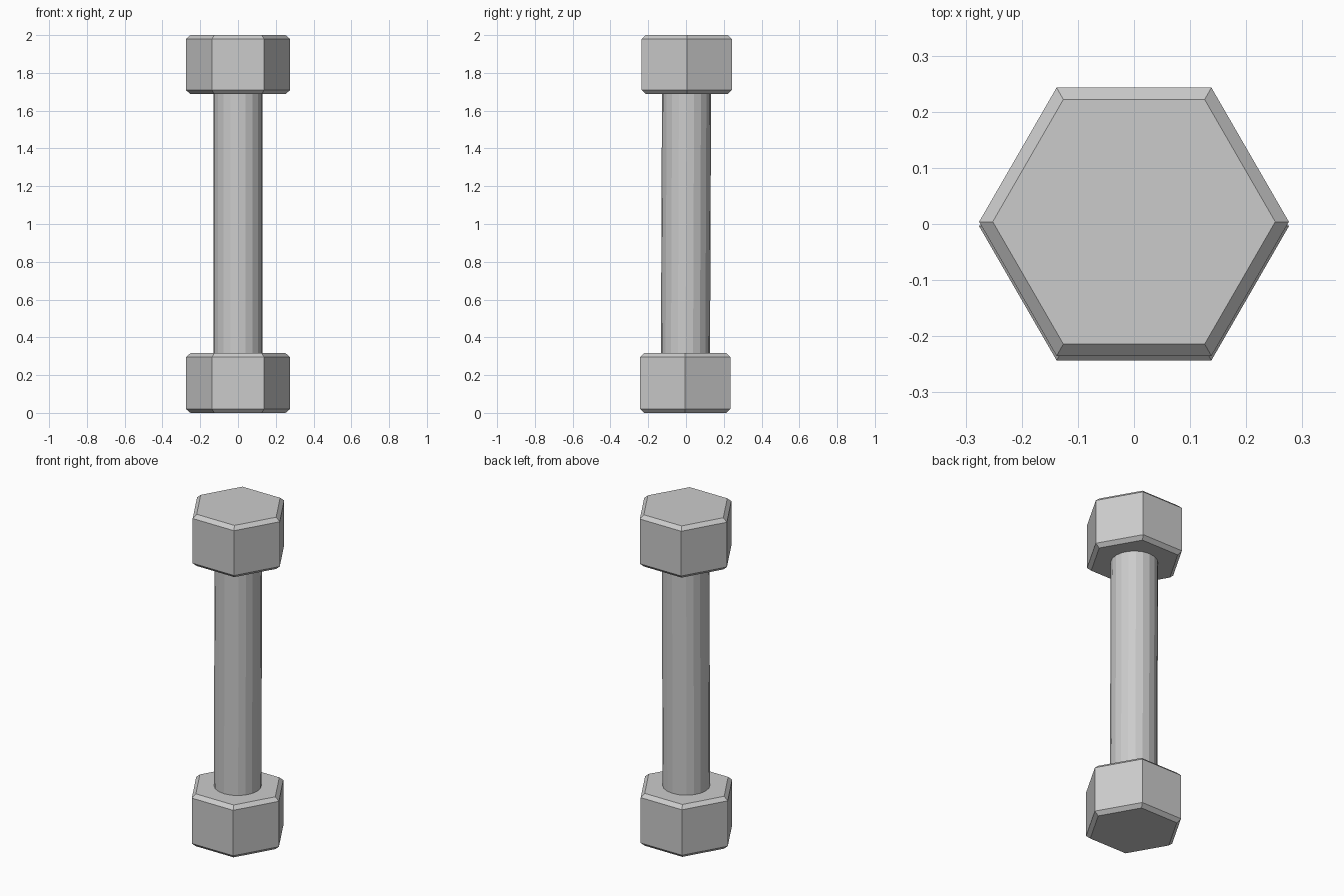
import bpy
import math

cube = bpy.data.objects.get("Cube")
if cube:
    bpy.data.objects.remove(cube, do_unlink=True)

# Single bare metal colour
grey = bpy.data.materials.new("grey metal")
grey.use_nodes = True
colour = (0.6, 0.6, 0.6, 1)
grey.diffuse_color = colour
grey.node_tree.nodes["Principled BSDF"].inputs["Base Color"].default_value = colour

LEAN = 0.004  # the bar leans very slightly towards the back


def prism(name, sides, radius, bottom, top, y=0.0, turn=0.0):
    """Upright prism with its transforms applied."""
    bpy.ops.mesh.primitive_cylinder_add(
        vertices=sides, radius=radius, depth=top - bottom,
        location=(0, y, (bottom + top) / 2), rotation=(0, 0, turn))
    obj = bpy.context.object
    obj.name = name
    obj.data.materials.append(grey)
    bpy.ops.object.transform_apply(location=True, rotation=True, scale=True)
    return obj


# Hexagonal weights with chamfered rims
for name, bottom, top, y in (("lower_weight", 0, 0.316, -LEAN),
                             ("upper_weight", 1.688, 2, LEAN)):
    weight = prism(name, 6, 0.276, bottom, top, y, math.pi / 2)
    for v in weight.data.vertices:
        v.co.y = round(v.co.y, 4)
    # Chamfer only the top and bottom rims
    edge_weights = weight.data.attributes.new("bevel_weight_edge", "FLOAT", "EDGE")
    for edge in weight.data.edges:
        a, b = (weight.data.vertices[i].co for i in edge.vertices)
        edge_weights.data[edge.index].value = float(abs(a.z - b.z) < 0.01)
    chamfer = weight.modifiers.new("chamfer", "BEVEL")
    chamfer.limit_method = "WEIGHT"
    chamfer.width = 0.021
    chamfer.segments = 1

# Round handle, its ends sunk into the weights
handle = prism("handle", 20, 0.13, 0.28, 1.72)
for v in handle.data.vertices:
    v.co.y += LEAN * (v.co.z - 1)
